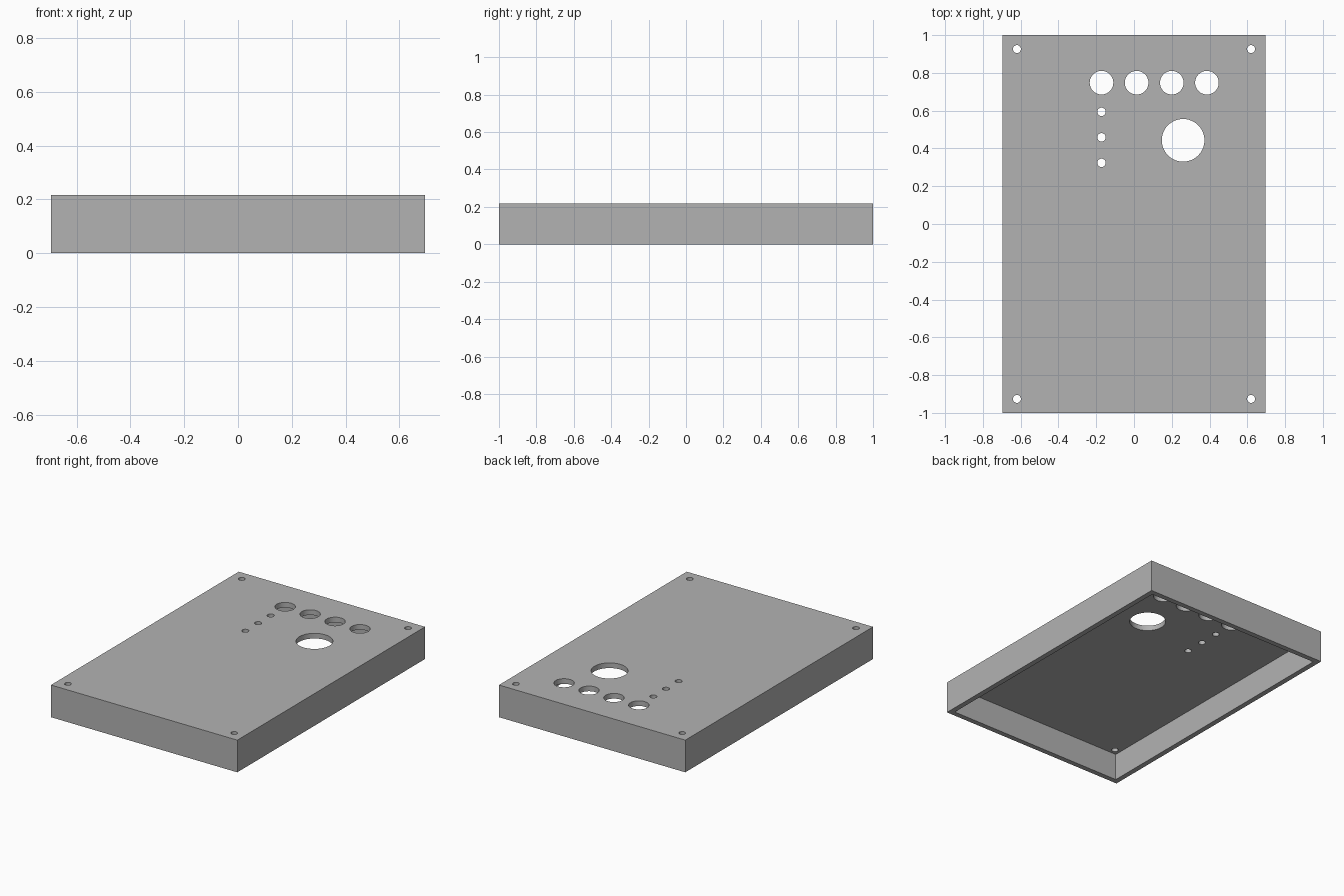
import bpy
import bmesh
from mathutils import Matrix, Vector

WIDTH, LENGTH, HEIGHT = 1.39, 2.0, 0.217
WALL = 0.035

if "Cube" in bpy.data.objects:
    bpy.data.objects.remove(bpy.data.objects["Cube"], do_unlink=True)

grey = bpy.data.materials.new("plain grey")
grey.use_nodes = True
grey.diffuse_color = (0.45, 0.45, 0.45, 1)
grey.node_tree.nodes["Principled BSDF"].inputs["Base Color"].default_value = grey.diffuse_color


def add_box(bm, size, bottom):
    """Box centred on x and y, standing on the given height."""
    centre = Matrix.Translation((0, 0, bottom + size[2] / 2))
    bmesh.ops.create_cube(bm, size=1, matrix=centre @ Matrix.Diagonal(Vector((*size, 1))))


def add_drill(bm, x, y, radius):
    """Upright cylinder through the top panel."""
    bmesh.ops.create_cone(bm, cap_ends=True, segments=48, radius1=radius, radius2=radius,
                          depth=4 * WALL, matrix=Matrix.Translation((x, y, HEIGHT)))


def make_object(name, bm):
    mesh = bpy.data.meshes.new(name)
    bm.to_mesh(mesh)
    bm.free()
    mesh.materials.append(grey)
    obj = bpy.data.objects.new(name, mesh)
    bpy.context.collection.objects.link(obj)
    return obj


def cut(target, cutter):
    """Subtract the cutter from the target, then discard it."""
    cutter.hide_render = True
    mod = target.modifiers.new("cut", 'BOOLEAN')
    mod.operation, mod.solver, mod.object = 'DIFFERENCE', 'EXACT', cutter
    bpy.context.view_layer.objects.active = target
    bpy.ops.object.modifier_apply(modifier=mod.name)
    bpy.data.objects.remove(cutter, do_unlink=True)


# Enclosure block
bm = bmesh.new()
add_box(bm, (WIDTH, LENGTH, HEIGHT), 0)
lid = make_object("enclosure_lid", bm)

# Hollow inside, open at the bottom
bm = bmesh.new()
add_box(bm, (WIDTH - 2 * WALL, LENGTH - 2 * WALL, HEIGHT), -WALL)
cut(lid, make_object("cavity_cutter", bm))

bm = bmesh.new()
# Corner screw holes
for x in (-0.62, 0.62):
    for y in (-0.926, 0.926):
        add_drill(bm, x, y, 0.021)
# Row of four button holes
for i in range(4):
    add_drill(bm, -0.172 + 0.186 * i, 0.748, 0.0625)
# Column of three indicator holes
for i in range(3):
    add_drill(bm, -0.172, 0.594 - 0.135 * i, 0.022)
# Large dial hole
add_drill(bm, 0.26, 0.443, 0.113)
cut(lid, make_object("hole_cutter", bm))

# Smooth hole walls, crisp box edges
bpy.ops.object.select_all(action='DESELECT')
lid.select_set(True)
bpy.context.view_layer.objects.active = lid
bpy.ops.object.shade_smooth_by_angle(angle=0.52)
